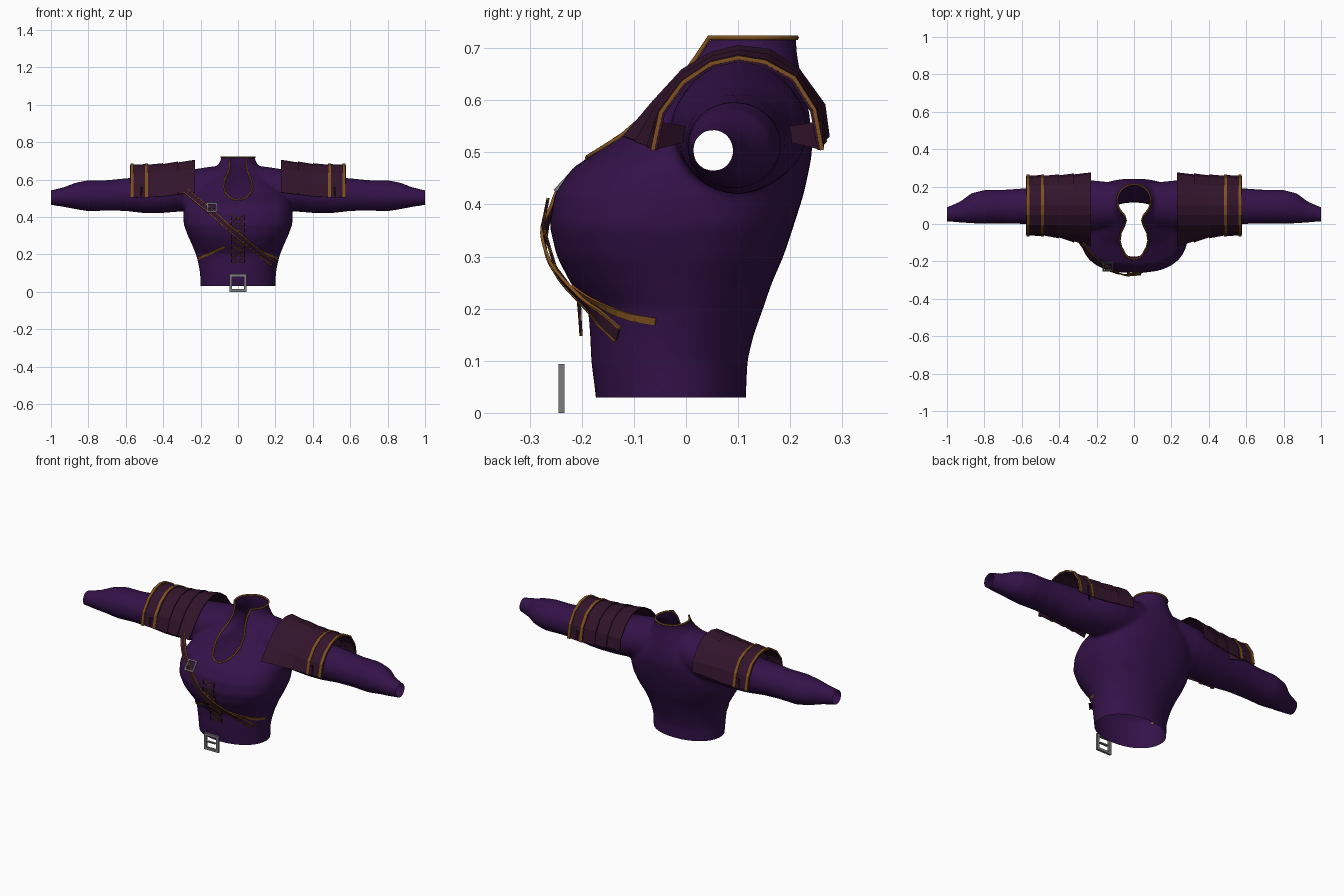
import bpy, bmesh, math
from mathutils import Vector, Matrix
from mathutils.bvhtree import BVHTree

if "Cube" in bpy.data.objects:
    bpy.data.objects.remove(bpy.data.objects["Cube"])


def material(name, rgb):
    m = bpy.data.materials.new(name)
    m.diffuse_color = (*rgb, 1)
    m.use_nodes = True
    m.node_tree.nodes["Principled BSDF"].inputs["Base Color"].default_value = m.diffuse_color
    return m


PURPLE = material("purple cloth", (0.034, 0.006, 0.066))
PLUM = material("plum leather", (0.032, 0.007, 0.024))
GOLD = material("bronze trim", (0.21, 0.08, 0.014))
STEEL = material("grey steel", (0.2, 0.2, 0.2))


def add_object(name, bm, mat):
    me = bpy.data.meshes.new(name)
    bm.to_mesh(me)
    bm.free()
    me.materials.append(mat)
    ob = bpy.data.objects.new(name, me)
    bpy.context.collection.objects.link(ob)
    return ob


def lerp_table(table, v):
    if v <= table[0][0]:
        return table[0][1]
    for (a, p), (b, q) in zip(table, table[1:]):
        if v <= b:
            return p + (q - p) * (v - a) / (b - a)
    return table[-1][1]


def loft(bm, rings):
    vs = [[bm.verts.new(p) for p in r] for r in rings]
    n = len(vs[0])
    for a, b in zip(vs, vs[1:]):
        for i in range(n):
            bm.faces.new((a[i], a[(i + 1) % n], b[(i + 1) % n], b[i]))
    bm.faces.new(vs[0][::-1])
    bm.faces.new(vs[-1])


def sheet(name, rows, mat, thick=0.005):
    bm = bmesh.new()
    vs = [[bm.verts.new(p) for p in r] for r in rows]
    for a, b in zip(vs, vs[1:]):
        for i in range(len(a) - 1):
            bm.faces.new((a[i], a[i + 1], b[i + 1], b[i]))
    ob = add_object(name, bm, mat)
    mod = ob.modifiers.new("thickness", 'SOLIDIFY')
    mod.thickness, mod.offset = thick, 0
    return ob


def smooth_path(pts, steps=6):
    pts = [Vector(p) for p in pts]
    q = [pts[0] * 2 - pts[1]] + pts + [pts[-1] * 2 - pts[-2]]
    out = []
    for a, b, c, d in zip(q, q[1:], q[2:], q[3:]):
        for k in range(steps):
            t = k / steps
            out.append(0.5 * (2 * b + (c - a) * t + (2 * a - 5 * b + 4 * c - d) * t * t
                              + (3 * b - a - 3 * c + d) * t ** 3))
    return out + [pts[-1]]


# Garment body: closed torso and sleeve lofts fused, then opened
body = bmesh.new()
torso = [  # z, half width, front y, back y, squareness
    (0.00, .20, -.172, .114, 2.1), (.03, .20, -.173, .115, 2.1), (.10, .203, -.182, .118, 2.1),
    (.15, .212, -.184, .13, 2.1), (.20, .225, -.188, .148, 2.1), (.25, .245, -.222, .165, 2.3),
    (.30, .268, -.248, .187, 2.5), (.36, .29, -.262, .207, 2.6), (.42, .292, -.252, .226, 2.6),
    (.47, .285, -.218, .237, 2.5), (.50, .27, -.172, .242, 2.5), (.53, .25, -.125, .242, 2.4),
    (.58, .20, -.075, .236, 2.2), (.63, .145, -.025, .226, 2), (.67, .112, .005, .216, 2),
    (.70, .093, .024, .212, 2), (.72, .09, .035, .212, 2), (.75, .09, .04, .212, 2)]


def spow(v, e):
    return math.copysign(abs(v) ** e, v)


def torso_ring(s):
    z, w, f, b, n = s
    cy, ry = (f + b) / 2, (b - f) / 2
    ang = [2 * math.pi * i / 64 for i in range(64)]
    return [(w * spow(math.cos(a), 2 / n), cy + ry * spow(math.sin(a), 2 / n), z) for a in ang]


loft(body, [torso_ring(s) for s in torso])
sleeve = [  # x, y low, y high, z low, z high
    (.04, -.01, .21, .46, .675), (.14, -.02, .225, .45, .67), (.24, -.03, .235, .435, .655),
    (.32, -.02, .23, .428, .643), (.42, -.01, .21, .42, .625), (.5, -.003, .198, .42, .615),
    (.6, .0, .19, .432, .607), (.7, .003, .183, .434, .597), (.8, .002, .182, .43, .597),
    (.87, .003, .165, .442, .583), (.93, .008, .12, .453, .56), (1.0, .013, .09, .464, .543),
    (1.04, .013, .09, .464, .543)]
for sg in (-1, 1):
    rings = []
    for x, y0, y1, z0, z1 in sleeve:
        rings.append([(sg * x, (y0 + y1) / 2 + (y1 - y0) / 2 * math.cos(sg * a),
                       (z0 + z1) / 2 + (z1 - z0) / 2 * math.sin(sg * a))
                      for a in [2 * math.pi * i / 40 for i in range(40)]])
    loft(body, rings)
shell = add_object("jacket_body", body, PURPLE)
mod = shell.modifiers.new("fuse", 'REMESH')
mod.mode, mod.voxel_size = 'VOXEL', 0.01
mod = shell.modifiers.new("relax", 'SMOOTH')
mod.factor, mod.iterations = 0.5, 8
dg = bpy.context.evaluated_depsgraph_get()
bm = bmesh.new()
bm.from_mesh(shell.evaluated_get(dg).to_mesh())
shell.modifiers.clear()
for co, no in (((0, 0, .03), (0, 0, -1)), ((0, 0, .72), (0, 0, 1)),
               ((1, 0, 0), (1, 0, 0)), ((-1, 0, 0), (-1, 0, 0))):
    bmesh.ops.bisect_plane(bm, geom=bm.verts[:] + bm.edges[:] + bm.faces[:], dist=1e-5,
                           plane_co=co, plane_no=no, clear_outer=True)
bvh = BVHTree.FromBMesh(bm)


def front(x, z):
    hit = bvh.ray_cast(Vector((x, -1, z)), Vector((0, 1, 0)))[0]
    return hit.y if hit else 0.0


# Keyhole neckline
keyhole = [(.49, 0), (.495, .025), (.505, .045), (.53, .067), (.56, .076), (.60, .07),
           (.64, .052), (.68, .043), (.72, .05)]
doomed = []
for f in bm.faces:
    c = f.calc_center_median()
    if c.y < .11 and c.z > .49 and abs(c.x) < lerp_table(keyhole, c.z):
        doomed.append(f)
bmesh.ops.delete(bm, geom=doomed, context='FACES')
for v in bm.verts:
    if v.is_boundary and v.co.y < .11 and .5 < v.co.z < .715 and abs(v.co.x) < .12:
        v.co.x = math.copysign(lerp_table(keyhole, v.co.z), v.co.x)
for f in bm.faces:
    f.smooth = True
bm.to_mesh(shell.data)
bm.free()

# Neckline trim: up one side of the keyhole, around the collar, down the other
half = [(w, front(w, min(z, .715)) - .002, z) for z, w in keyhole]
a0 = -math.acos(.05 / .09)
collar = [(.09 * math.cos(a), .1235 + .0885 * math.sin(a), .72)
          for a in [a0 + (math.pi - 2 * a0) * i / 24 for i in range(1, 24)]]
loop = half + collar + [(-x, y, z) for x, y, z in half[:0:-1]]
cu = bpy.data.curves.new("neckline_trim", 'CURVE')
cu.dimensions, cu.bevel_depth, cu.bevel_resolution = '3D', .005, 1
sp = cu.splines.new('POLY')
sp.points.add(len(loop) - 1)
for p, co in zip(sp.points, loop):
    p.co = (*co, 1)
sp.use_cyclic_u = True
cu.materials.append(GOLD)
bpy.context.collection.objects.link(bpy.data.objects.new("neckline_trim", cu))

# Layered shoulder plates with bronze bands
inner = [(-.115, .53), (-.06, .595), (-.005, .655), (.05, .688), (.10, .70), (.16, .693),
         (.215, .655), (.262, .59), (.27, .53)]
outer = [(-.06, .505), (-.045, .575), (-.003, .632), (.05, .667), (.10, .678), (.15, .67),
         (.205, .64), (.243, .58), (.257, .505)]


def arc(sg, x, scale=1.0):
    t = min(1, max(0, (x - .24) / .2))
    pts = []
    for (y0, z0), (y1, z1) in zip(inner, outer):
        y, z = y0 + (y1 - y0) * t, z0 + (z1 - z0) * t
        pts.append((sg * x, .1 + (y - .1) * scale, .53 + (z - .53) * scale))
    return pts


for sg, side in ((-1, "right"), (1, "left")):
    edges = [.23, .32, .40, .48, .565]
    for i, (a, b) in enumerate(zip(edges, edges[1:])):
        sheet(f"{side}_shoulder_plate_{i + 1}", [arc(sg, a, 1.02), arc(sg, b + .012, .985)], PLUM)
    for x in (.49, .567):
        sheet(f"{side}_shoulder_band", [arc(sg, x - .008, 1.025), arc(sg, x + .008, 1.025)], GOLD, .008)
    # small tabs closing the plate ends
    for y0, y1 in ((-.062, 0), (.26, .2)):
        sheet(f"{side}_plate_tab", [[(sg * .52, y0, .505), (sg * .46, y1, .52)],
                                    [(sg * .52, y0, .56), (sg * .46, y1, .55)]], PLUM)


# Ribbons lying on the front of the body
def ribbon(name, path, width, mat, shift=0.0, lift=0.0, thick=.004):
    lo, hi = [], []
    for i, p in enumerate(path):
        t = (path[min(i + 1, len(path) - 1)] - path[max(i - 1, 0)]).normalized()
        n = bvh.find_nearest(p)[1]
        n = Vector((n.x, min(n.y, -.2), n.z)).normalized()
        s = t.cross(n).normalized()
        lo.append(p + s * (shift - width / 2) + n * lift)
        hi.append(p + s * (shift + width / 2) + n * lift)
    return sheet(name, [lo, hi], mat, thick)


strap = smooth_path([(-.28, -.10, .54), (-.22, -.175, .49), (-.14, -.235, .425), (-.05, -.272, .345),
                     (.03, -.255, .28), (.10, -.205, .22), (.185, -.13, .15)])
for p in strap:
    p.y = min(p.y, front(p.x, p.z) - .006) if abs(p.x) < .24 else p.y
ribbon("chest_strap", strap, .028, PLUM)
for s in (-1, 1):
    ribbon("chest_strap_edge", strap, .005, GOLD, s * .014, .001, .006)
    band = [Vector((s * x, front(s * x, z) - .006, z))
            for x, z in [(.07 + .145 * k / 8, .24 - .065 * k / 8) for k in range(9)]]
    ribbon("underbust_band", band, .014, GOLD)

# Crossed lacing down the middle
lace_y = [(.14, -.2), (.22, -.205), (.28, -.25), (.36, -.274), (.42, -.262)]


def lace_point(x, z):
    return Vector((x, min(lerp_table(lace_y, z), front(x, z) - .005), z))


rows = 8
for i in range(rows):
    z = .15 + .26 * i / rows
    dz = .26 / rows
    for s in (-1, 1):
        ribbon("lace_cross", [lace_point(s * (-.033 + .066 * k / 4), z + dz * k / 4) for k in range(5)],
               .005, GOLD, lift=.002 * (s > 0))
        ribbon("lace_loop", [lace_point(s * .034, z + dz * (.2 + .6 * k / 2)) for k in range(3)], .005, PLUM)


# Buckles: square frame with a centre prong
def buckle(name, centre, w, h, bar, depth, tilt, prong):
    bm = bmesh.new()
    base = Matrix.Translation(centre) @ Matrix.Rotation(tilt, 4, 'X')
    for x, z, sx, sz in ((-(w - bar) / 2, 0, bar, h), ((w - bar) / 2, 0, bar, h),
                         (0, (h - bar) / 2, w - 2 * bar, bar), (0, -(h - bar) / 2, w - 2 * bar, bar),
                         (0, 0, prong, bar * .5)):
        bmesh.ops.create_cube(bm, size=1, matrix=base @ Matrix.Translation((x, 0, z))
                              @ Matrix.Diagonal((sx, depth, sz, 1)))
    add_object(name, bm, STEEL)


buckle("waist_buckle", (0, -.239, .047), .092, .094, .014, .012, 0, .05)
buckle("strap_buckle", (-.14, front(-.14, .45) - .014, .45), .056, .066, .008, .006, -.75, .035)
